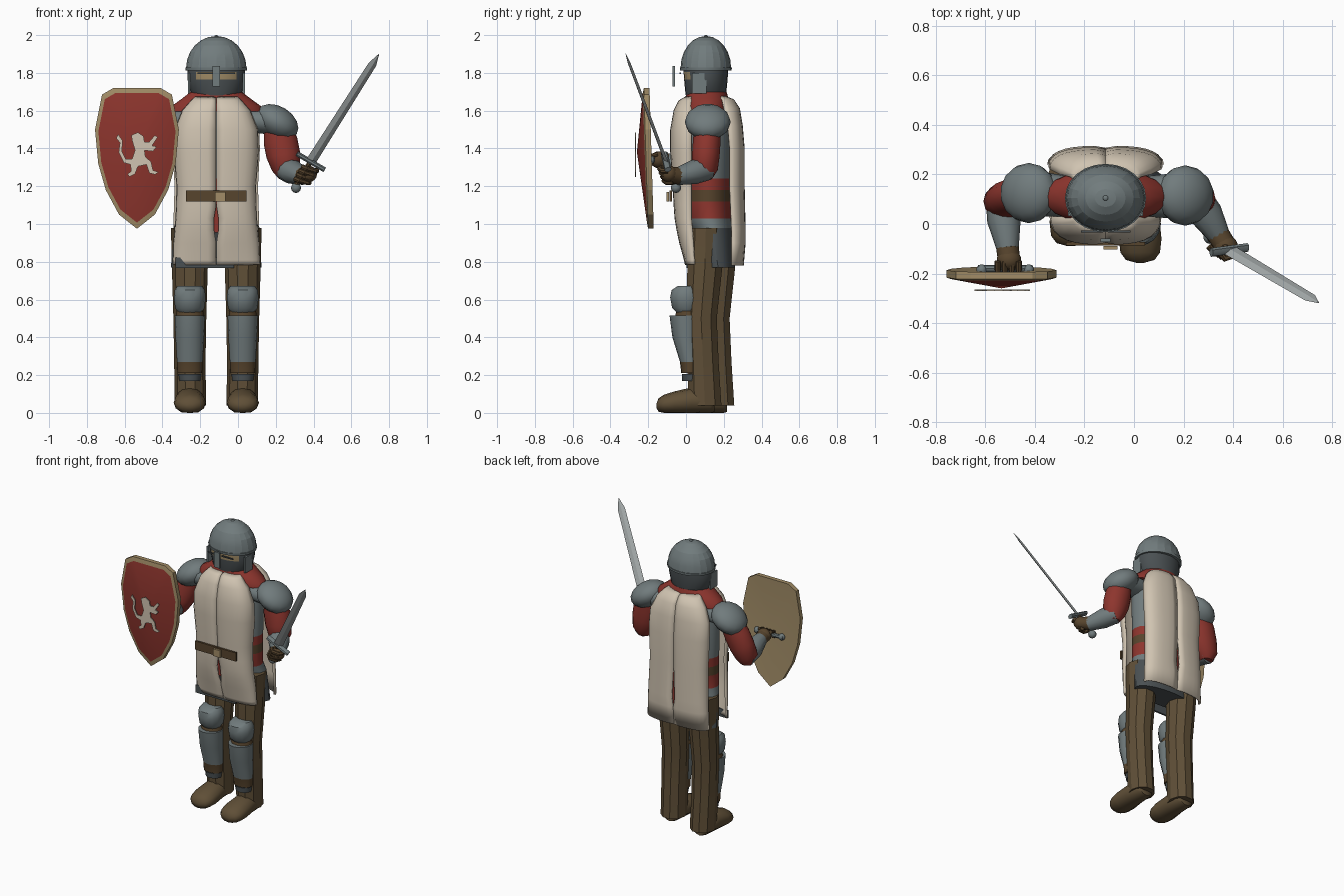
import bpy, bmesh, math
from mathutils import Vector

CX = -0.115          # body centre line
CY = 0.11


def material(name, rgb):
    m = bpy.data.materials.new(name)
    m.diffuse_color = (*rgb, 1)
    return m


STEEL = material("steel_grey", (0.165, 0.2, 0.205))
MAIL = material("dark_mail", (0.068, 0.08, 0.085))
RED = material("red_cloth", (0.27, 0.036, 0.027))
CREAM = material("cream_cloth", (0.63, 0.55, 0.44))
BROWN = material("brown_trousers", (0.115, 0.078, 0.038))
LEATHER = material("leather", (0.095, 0.058, 0.026))
TAN = material("tan_wood", (0.36, 0.265, 0.135))
BLADE = material("bright_blade", (0.37, 0.4, 0.4))


def finish(name, bm, mats, sharp=40):
    bmesh.ops.recalc_face_normals(bm, faces=bm.faces)
    me = bpy.data.meshes.new(name)
    bm.to_mesh(me)
    bm.free()
    for m in mats:
        me.materials.append(m)
    me.shade_smooth()
    me.set_sharp_from_angle(angle=math.radians(sharp))
    ob = bpy.data.objects.new(name, me)
    bpy.context.collection.objects.link(ob)
    return ob


def limb(name, rows, mats, n=12, side=(1, 0, 0), axis=None, bands=None, sharp=40, floor=False):
    """Skin elliptical rings (x, y, z, a, b); a runs along side."""
    bm = bmesh.new()
    pts = [Vector(r[:3]) for r in rows]
    rings = []
    for i, r in enumerate(rows):
        d = Vector(axis) if axis else pts[min(i + 1, len(pts) - 1)] - pts[max(i - 1, 0)]
        d.normalize()
        s = Vector(side)
        s = (s - d * s.dot(d)).normalized()
        t = d.cross(s)
        ring = []
        for k in range(n):
            ang = 2 * math.pi * k / n
            p = pts[i] + s * r[3] * math.cos(ang) + t * r[4] * math.sin(ang)
            if floor:
                p.z = max(p.z, 0)
            ring.append(bm.verts.new(p))
        rings.append(ring)
    for i in range(len(rings) - 1):
        for k in range(n):
            j = (k + 1) % n
            f = bm.faces.new((rings[i][k], rings[i][j], rings[i + 1][j], rings[i + 1][k]))
            f.material_index = bands[i] if bands else 0
    bm.faces.new(rings[0]).material_index = bands[0] if bands else 0
    bm.faces.new(rings[-1]).material_index = bands[-1] if bands else 0
    return finish(name, bm, mats, sharp)


def loft(name, rows, mats, **kw):
    """Horizontal rings (y, z, rx, ry) on the body centre line."""
    return limb(name, [(CX, y, z, a, b) for y, z, a, b in rows], mats, axis=(0, 0, 1), **kw)


def ball(name, loc, size, mat, tilt=0.0, n=14):
    bm = bmesh.new()
    bmesh.ops.create_uvsphere(bm, u_segments=n, v_segments=8, radius=1)
    ob = finish(name, bm, [mat])
    ob.location, ob.scale, ob.rotation_euler = loc, size, (0, tilt, 0)
    return ob


def box(name, loc, size, mat):
    bm = bmesh.new()
    bmesh.ops.create_cube(bm, size=1)
    for v in bm.verts:
        v.co = Vector([v.co[i] * size[i] + loc[i] for i in range(3)])
    return finish(name, bm, [mat])


# Torso with cloth bands, belt and mail skirt
loft("torso", [(0.17, 0.77, 0.24, 0.09), (0.14, 0.98, 0.225, 0.11), (0.12, 1.03, 0.21, 0.125),
               (0.12, 1.12, 0.21, 0.125), (0.12, 1.18, 0.21, 0.125), (0.12, 1.24, 0.21, 0.125),
               (0.12, 1.5, 0.215, 0.13), (0.12, 1.61, 0.19, 0.12)],
     [MAIL, STEEL, RED, LEATHER], n=20, bands=[0, 1, 2, 3, 2, 1, 1])
box("skirt_hem_front", (CX - 0.06, 0.008, 0.795), (0.31, 0.012, 0.055), MAIL)
loft("mantle", [(0.11, 1.595, 0.25, 0.115), (0.11, 1.625, 0.235, 0.12), (0.11, 1.665, 0.18, 0.115),
                (0.11, 1.70, 0.135, 0.105)], [RED], n=20, sharp=30)


# Tabard panels: each is two halves with a narrow centre split
def tabard(name, rows):
    for sx, side in ((-1, "left"), (1, "right")):
        bm = bmesh.new()
        grid = []
        for z, w, ymid, yedge in rows:
            gap = 0.013 if 0.92 < z < 1.08 else 0.0015
            line = []
            for k in range(9):
                t = k / 8
                y = ymid + (yedge - ymid) * t ** 2.6
                if k == 0:
                    y += 0.008 * (1 if ymid < yedge else -1)
                line.append(bm.verts.new((CX + sx * (gap + (w - gap) * math.sin(t * math.pi / 2)), y, z)))
            grid.append(line)
        for a, b in zip(grid, grid[1:]):
            for k in range(8):
                bm.faces.new((a[k], a[k + 1], b[k + 1], b[k]))
        ob = finish(f"{name}_{side}", bm, [CREAM], 60)
        mod = ob.modifiers.new("cloth", "SOLIDIFY")
        mod.thickness, mod.offset = 0.012, 0


tabard("tabard_front", [(0.785, 0.225, 0.0, 0.045), (0.81, 0.225, -0.005, 0.045), (0.9, 0.222, -0.03, 0.04),
                        (0.97, 0.215, -0.045, 0.035), (1.03, 0.21, -0.055, 0.03), (1.1, 0.207, -0.06, 0.03),
                        (1.2, 0.205, -0.065, 0.03), (1.38, 0.22, -0.078, 0.03), (1.5, 0.215, -0.078, 0.03),
                        (1.6, 0.175, -0.06, 0.03), (1.65, 0.13, -0.035, 0.03), (1.67, 0.11, 0.0, 0.04)])
tabard("tabard_back", [(0.78, 0.23, 0.3, 0.24), (0.9, 0.225, 0.31, 0.24), (0.97, 0.222, 0.31, 0.24),
                       (1.2, 0.215, 0.305, 0.23), (1.4, 0.225, 0.305, 0.23), (1.52, 0.22, 0.295, 0.22),
                       (1.61, 0.18, 0.28, 0.2), (1.655, 0.14, 0.25, 0.19), (1.675, 0.115, 0.2, 0.17)])
box("belt_front", (CX, -0.08, 1.148), (0.32, 0.014, 0.06), LEATHER)
box("belt_buckle", (CX + 0.02, -0.096, 1.145), (0.055, 0.014, 0.05), TAN)
box("red_front_slit", (CX, -0.028, 1.03), (0.05, 0.01, 0.15), RED)
box("red_back_slit", (CX, 0.285, 0.97), (0.05, 0.01, 0.2), RED)

# Helmet, mail hood and face
dome = [(CY - 0.005, 1.825 + 0.17 * math.sin(a), 0.158 * math.cos(a) + 0.002, 0.132 * math.cos(a) + 0.002)
        for a in [math.radians(d) for d in range(0, 91, 15)]]
loft("helmet_dome", dome, [STEEL], n=20, sharp=14)
loft("helmet_rim", [(CY - 0.005, 1.812, 0.162, 0.136), (CY - 0.005, 1.828, 0.164, 0.138)], [STEEL], n=24)
ball("helmet_knob", (CX, CY - 0.005, 1.994), (0.011, 0.011, 0.006), STEEL)
hood = loft("mail_hood", [(0.105, 1.66, 0.105, 0.1), (0.105, 1.69, 0.135, 0.108), (0.105, 1.765, 0.152, 0.115),
                          (0.105, 1.805, 0.152, 0.118), (0.105, 1.82, 0.15, 0.118)], [MAIL, TAN], n=24)
for f in hood.data.polygons:      # eye opening
    c = f.center
    if 1.77 < c.z < 1.8 and c.y < 0.07 and abs(c.x - CX) < 0.115:
        f.material_index = 1
box("nose_guard", (CX, -0.065, 1.783), (0.042, 0.014, 0.108), STEEL)
for s, side in ((-1, "left"), (1, "right")):
    box(f"brow_edge_{side}", (CX + s * 0.055, -0.03, 1.798), (0.09, 0.008, 0.008), MAIL)
    box(f"cheek_plate_{side}", (CX + s * 0.145, 0.07, 1.745), (0.012, 0.075, 0.11), STEEL)

# Legs, knee plates, shin guards and boots
for s, dy, side in ((1, 0.0, "right"), (-1, 0.068, "left")):
    x = CX + s * 0.14

    def leg_part(name, rows, mats, **kw):
        limb(f"{name}_{side}", [(x + s * r[0], r[1] + dy, *r[2:]) for r in rows], mats, **kw)

    leg_part("leg", [(-0.003, 0.1, 0.04, 0.083, 0.092), (0, 0.09, 0.27, 0.083, 0.087),
                     (0, 0.08, 0.5, 0.087, 0.087), (0, 0.1, 0.77, 0.095, 0.097),
                     (0.01, 0.105, 0.98, 0.09, 0.097)], [BROWN], n=10, axis=(0, 0, 1), sharp=30)
    leg_part("shin_guard", [(0, 0.02, 0.21, 0.065, 0.045), (0, 0.02, 0.27, 0.068, 0.052),
                            (0, 0.0, 0.4, 0.076, 0.072), (0, -0.005, 0.515, 0.08, 0.082)],
             [LEATHER, STEEL], n=16, axis=(0, 0, 1), bands=[0, 1, 1])
    leg_part("ankle_plate", [(0, 0.03, 0.17, 0.055, 0.05), (0, 0.03, 0.205, 0.06, 0.052)],
             [MAIL], axis=(0, 0, 1))
    leg_part("knee_plate", [(0, 0.0, 0.53, 0.06, 0.05), (0, 0.0, 0.555, 0.078, 0.075),
                            (0, 0.0, 0.61, 0.084, 0.086), (0, 0.0, 0.65, 0.08, 0.078),
                            (0, 0.005, 0.672, 0.065, 0.05)], [STEEL], n=14, axis=(0, 0, 1))
    leg_part("knee_strap", [(0, 0.01, 0.505, 0.076, 0.07), (0, 0.01, 0.54, 0.07, 0.06)],
             [LEATHER], axis=(0, 0, 1))
    leg_part("boot", [(0, 0.15, 0.05, 0.05, 0.045), (0, 0.13, 0.06, 0.07, 0.06), (0, 0.03, 0.065, 0.077, 0.07),
                      (0, -0.06, 0.054, 0.086, 0.06), (0, -0.115, 0.047, 0.08, 0.05),
                      (0, -0.145, 0.042, 0.058, 0.036), (0, -0.157, 0.038, 0.015, 0.01)],
             [BROWN], axis=(0, -1, 0), floor=True, sharp=60)

# Arms: shoulder, pauldron, sleeve, mail forearm and gloved hand
arms = {"right": (1, (0.207, 0.115, 1.54), (0.225, 0.11, 1.44), (0.255, 0.1, 1.29), (0.345, -0.05, 1.25),
                  (0.37, -0.09, 1.265)),
        "left": (-1, (-0.425, 0.125, 1.54), (-0.475, 0.115, 1.44), (-0.535, 0.09, 1.29), (-0.51, -0.1, 1.33),
                 (-0.505, -0.145, 1.34))}
for side, (s, top, mid, elbow, wrist, hand) in arms.items():
    limb(f"shoulder_{side}", [(CX + s * 0.14, 0.11, 1.55, 0.06, 0.08), (*top, 0.07, 0.095)], [STEEL], side=(0, 0, 1))
    ball(f"pauldron_{side}", top, (0.125, 0.122, 0.083), STEEL, tilt=s * 0.55)
    limb(f"sleeve_{side}", [(*top, 0.07, 0.07), (*mid, 0.09, 0.075), (*[(a + b) / 2 for a, b in zip(mid, elbow)],
         0.09, 0.075), (*elbow, 0.075, 0.07), (elbow[0], elbow[1], elbow[2] - 0.05, 0.04, 0.04)], [RED], n=14)
    e, w = Vector(elbow), Vector(wrist)
    limb(f"forearm_{side}", [(*(e - (w - e) * 0.1), 0.062, 0.062), (*(e.lerp(w, 0.4)), 0.068, 0.064),
                             (*w, 0.045, 0.045)], [STEEL], n=12)
    limb(f"glove_cuff_{side}", [(*(e.lerp(w, 0.9)), 0.046, 0.046), (*hand, 0.045, 0.04)], [LEATHER])
    ball(f"glove_{side}", hand, (0.05, 0.045, 0.045), LEATHER)

# Sword: blade, guard, grip and pommel share one direction
d = Vector((0.355, -0.21, 0.56)).normalized()
across = Vector((0.85, 0.1, -0.45))
across = (across - d * across.dot(d)).normalized()
flat = Vector((0.75, 0.42, -0.32))
guard = Vector((0.385, -0.105, 1.33))
tip = Vector((0.748, -0.32, 1.9))


def along(k, a, b):
    return (*(guard + d * k), a, b)


length = (tip - guard).length
limb("sword_blade", [along(0.0, 0.03, 0.008), along(length - 0.07, 0.024, 0.007),
                     along(length, 0.001, 0.001)], [BLADE], n=4, side=flat, axis=d, sharp=10)
limb("sword_guard", [(*(guard + across * k), 0.014, 0.019) for k in (-0.085, 0.085)], [STEEL], n=8, side=d)
limb("sword_grip", [along(-0.17, 0.013, 0.013), along(0, 0.014, 0.014)], [LEATHER], n=8)
ball("sword_pommel", guard - d * 0.172 + Vector((0.01, 0, 0)), (0.027, 0.027, 0.027), STEEL)

# Fingers wrapped around the sword and shield grips
for i in range(4):
    c = guard - d * (0.035 + 0.026 * i)
    limb("sword_finger", [(*(c + Vector(o)), 0.014, 0.014) for o in
                          ((-0.025, -0.02, 0), (0.0, -0.045, -0.01), (0.04, -0.03, -0.02), (0.05, 0.0, -0.02))],
         [LEATHER], n=8, side=d)
    x = -0.55 + 0.028 * i
    limb("shield_finger", [(x, -0.15, 1.37, 0.013, 0.013), (x, -0.185, 1.36, 0.013, 0.013),
                           (x, -0.185, 1.32, 0.012, 0.012)], [LEATHER], n=8)
limb("shield_grip", [(-0.63, -0.18, 1.34, 0.014, 0.014), (-0.41, -0.18, 1.34, 0.014, 0.014)],
     [STEEL], n=8, side=(0, 0, 1))
for x in (-0.615, -0.425):
    ball("shield_grip_end", (x, -0.185, 1.34), (0.022, 0.022, 0.022), STEEL)

# Shield: tan rim and back, shallow red boss face
SX, SZ = -0.535, 1.38
half = [(0.125, 1.72), (0.185, 1.685), (0.222, 1.5), (0.205, 1.32), (0.165, 1.18), (0.095, 1.05)]
outline = half + [(0, 0.975)] + [(-x, z) for x, z in reversed(half)]
bm = bmesh.new()


def ring(scale, y0):
    return [bm.verts.new((SX + x * scale, y0 - 0.03 * (z - 1.35), SZ + (z - SZ) * scale)) for x, z in outline]


back, front, inner = ring(1, -0.182), ring(1, -0.212), ring(0.92, -0.218)
apex_back, apex_front = bm.verts.new((SX, -0.2, SZ)), bm.verts.new((SX, -0.26, SZ))
for k in range(len(outline)):
    j = (k + 1) % len(outline)
    bm.faces.new((back[k], back[j], front[j], front[k]))
    bm.faces.new((front[k], front[j], inner[j], inner[k]))
    bm.faces.new((back[k], apex_back, back[j]))
    bm.faces.new((inner[k], inner[j], apex_front)).material_index = 1
finish("shield", bm, [TAN, RED], 12)

# Plain rampant beast plate on the shield
beast = [(-.565, 1.47), (-.53, 1.485), (-.5, 1.465), (-.495, 1.435), (-.47, 1.435), (-.44, 1.47), (-.425, 1.46),
         (-.455, 1.415), (-.43, 1.41), (-.45, 1.385), (-.495, 1.39), (-.49, 1.355), (-.46, 1.33), (-.45, 1.285),
         (-.42, 1.275), (-.44, 1.262), (-.47, 1.27), (-.485, 1.315), (-.53, 1.305), (-.545, 1.265), (-.575, 1.25),
         (-.585, 1.265), (-.565, 1.28), (-.57, 1.315), (-.605, 1.325), (-.632, 1.38), (-.625, 1.43),
         (-.645, 1.455), (-.635, 1.475), (-.61, 1.44), (-.615, 1.385), (-.595, 1.345), (-.56, 1.345),
         (-.545, 1.39), (-.56, 1.44)]
bm = bmesh.new()
face = bm.faces.new([bm.verts.new((x, -0.264, z)) for x, z in beast])
ext = bmesh.ops.extrude_face_region(bm, geom=[face])
bmesh.ops.translate(bm, vec=(0, -0.006, 0), verts=[v for v in ext["geom"] if isinstance(v, bmesh.types.BMVert)])
finish("shield_beast", bm, [CREAM])
